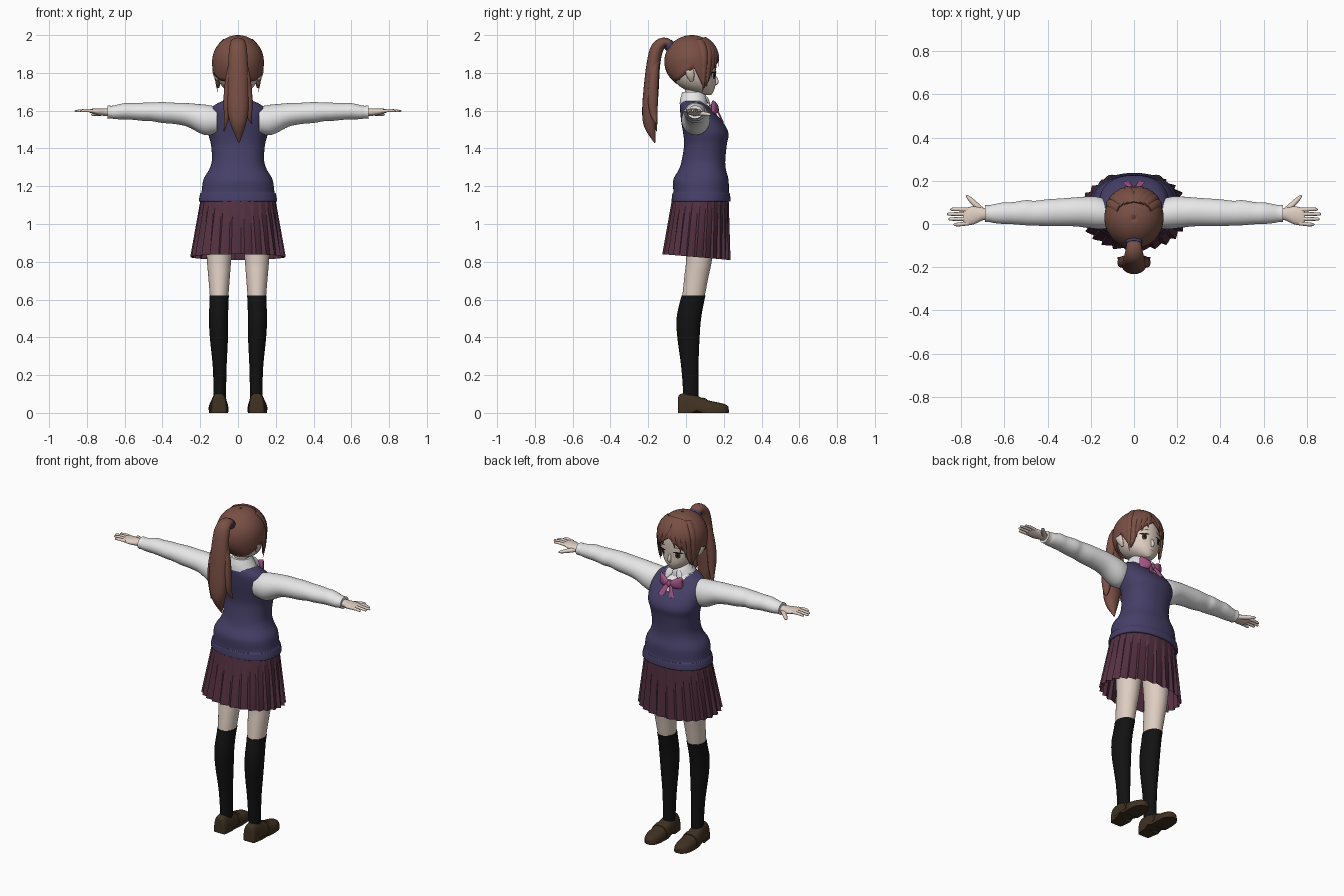
import bpy, bmesh, math
from mathutils import Vector
from mathutils.bvhtree import BVHTree

old = bpy.data.objects.get("Cube")
if old:
    bpy.data.objects.remove(old, do_unlink=True)


def material(name, r, g, b):
    m = bpy.data.materials.new(name)
    m.use_nodes = True
    m.diffuse_color = (r, g, b, 1)
    m.node_tree.nodes["Principled BSDF"].inputs["Base Color"].default_value = (r, g, b, 1)
    return m


SKIN = material("skin", .74, .62, .54)
HAIR = material("brown hair", .19, .078, .058)
VEST = material("navy knit", .06, .05, .135)
SKIRT = material("plum cloth", .088, .03, .052)
SHIRT = material("white cotton", .82, .82, .82)
SOCK = material("black sock", .006, .006, .006)
SHOE = material("brown leather", .05, .031, .016)
BOW = material("pink ribbon", .36, .09, .24)
IRIS = material("dark brown eye", .06, .03, .018)
LIP = material("soft lip", .5, .22, .2)


def make(name, mat, rings, caps=True, mirror=False, angle=50):
    """Skin closed rings of points into one object."""
    bm = bmesh.new()
    loops = [[bm.verts.new(p) for p in ring] for ring in rings]
    for a, b in zip(loops, loops[1:]):
        for i in range(len(a)):
            j = (i + 1) % len(a)
            bm.faces.new((a[i], a[j], b[j], b[i]))
    if caps:
        bm.faces.new(loops[0])
        bm.faces.new(loops[-1])
    bmesh.ops.recalc_face_normals(bm, faces=bm.faces[:])
    mesh = bpy.data.meshes.new(name)
    bm.to_mesh(mesh)
    bm.free()
    ob = bpy.data.objects.new(name, mesh)
    bpy.context.collection.objects.link(ob)
    mesh.materials.append(mat)
    bpy.ops.object.select_all(action='DESELECT')
    ob.select_set(True)
    bpy.context.view_layer.objects.active = ob
    bpy.ops.object.shade_smooth_by_angle(angle=math.radians(angle))
    if mirror:
        ob.modifiers.new("Mirror", 'MIRROR').use_mirror_merge = False
    return ob


def smooth(rows, k):
    """Catmull-Rom interpolation of equal-length rows."""
    out = []
    for i in range(len(rows) - 1):
        a, b, c, d = (rows[max(0, min(len(rows) - 1, i + o))] for o in (-1, 0, 1, 2))
        for s in range(k):
            t = s / k
            out.append([q + .5 * t * (r - p + t * (2 * p - 5 * q + 4 * r - u + t * (3 * (q - r) + u - p)))
                        for p, q, r, u in zip(a, b, c, d)])
    return out + [list(rows[-1])]


def oval(i, n, p=2):
    a = 2 * math.pi * i / n
    c, s = math.cos(a), math.sin(a)
    return (math.copysign(abs(c) ** (2 / p), c), math.copysign(abs(s) ** (2 / p), s))


def loft(name, mat, rows, axis='Z', n=32, p=2, k=4, floor=None, **kw):
    """Rows are (position on axis, two centres, two radii)."""
    slots = {'X': (0, 1, 2), 'Y': (1, 0, 2), 'Z': (2, 0, 1)}[axis]
    rings = []
    for t, c1, c2, r1, r2 in smooth(rows, k):
        ring = []
        for i in range(n):
            u, v = oval(i, n, p)
            q = Vector()
            for slot, val in zip(slots, (t, c1 + r1 * u, c2 + r2 * v)):
                q[slot] = val
            if floor:
                q.z = max(q.z, floor(q.y))
            ring.append(q)
        rings.append(ring)
    return make(name, mat, rings, **kw)


def strand(name, mat, rows, up, n=12, k=4, **kw):
    """Oval tube along a path; rows are (x, y, z, half width, half thickness)."""
    rows = smooth(rows, k)
    pts = [Vector(r[:3]) for r in rows]
    rings = []
    for i, (p, r) in enumerate(zip(pts, rows)):
        t = (pts[min(i + 1, len(pts) - 1)] - pts[max(i - 1, 0)]).normalized()
        side = t.cross(up(p)).normalized()
        nor = side.cross(t)
        rings.append([p + side * r[3] * oval(j, n)[0] + nor * r[4] * oval(j, n)[1] for j in range(n)])
    return make(name, mat, rings, **kw)


def upward(p):
    return Vector((0, 0, 1))


def forward(p):
    return Vector((0, 1, 0))


# Head, ears, neck
head = loft("head", SKIN, [(1.683, 0, .115, .015, .018), (1.70, 0, .085, .05, .06), (1.73, 0, .06, .085, .095),
                           (1.77, 0, .045, .108, .112), (1.82, 0, .038, .118, .122), (1.88, 0, .03, .12, .128),
                           (1.94, 0, .03, .095, .105), (1.975, 0, .03, .05, .06)], n=40)
loft("neck", SKIN, [(1.58, 0, .04, .055, .05), (1.66, 0, .04, .045, .045), (1.75, 0, .04, .045, .045)])
loft("ears", SKIN, [(1.755, .108, .03, .004, .008), (1.78, .118, .024, .01, .02),
                    (1.81, .124, .018, .011, .024), (1.83, .12, .018, .005, .012)], n=16, mirror=True)
strand("nose", SKIN, [(0, .152, 1.785, .006, .006), (0, .162, 1.755, .01, .011),
                      (0, .155, 1.738, .008, .008)], forward)

# Painted face details laid on the head surface
bm = bmesh.new()
bm.from_mesh(head.data)
tree = BVHTree.FromBMesh(bm)
bm.free()


def plate(name, mat, cx, cz, rx, rz, lift, tilt=0, mirror=True):
    rings = []
    for s in (.1, .55, 1):
        ring = []
        for i in range(20):
            u, v = oval(i, 20)
            x, z = cx + s * rx * u, cz + s * rz * v + tilt * s * u
            hit = tree.ray_cast(Vector((x, 1, z)), Vector((0, -1, 0)))[0]
            ring.append(hit + Vector((0, lift, 0)))
        rings.append(ring)
    ob = make(name, mat, rings, caps=False, mirror=mirror)
    ob.data.update()


plate("eye_whites", SHIRT, .05, 1.785, .023, .018, .002)
plate("irises", IRIS, .049, 1.785, .014, .018, .004)
plate("pupils", SOCK, .049, 1.786, .006, .009, .006)
plate("eyelashes", SOCK, .051, 1.803, .026, .005, .006, -.002)
plate("eyebrows", HAIR, .05, 1.832, .024, .003, .004, -.002)
plate("mouth", LIP, 0, 1.715, .014, .003, .003, mirror=False)

# Hair cap with a parted fringe and side locks
HAIRLINE = [(0, 1.89), (20, 1.855), (40, 1.815), (52, 1.74), (60, 1.72), (72, 1.77),
            (85, 1.825), (100, 1.80), (125, 1.76), (180, 1.74)]


def hairline(deg):
    for (a, za), (b, zb) in zip(HAIRLINE, HAIRLINE[1:]):
        if deg <= b:
            return za + (zb - za) * (deg - a) / (b - a)
    return HAIRLINE[-1][1]


def scalp(deg, t, low, grow=1.0):
    """Point a fraction t of the way from the crown down to height low."""
    f = math.radians(deg)
    drop = .14 + .13 * (1 + math.cos(f))
    a = t * math.acos((low - 1.86) / (.14 if low > 1.86 else drop))
    h, r = math.cos(a) * (.14 if math.cos(a) > 0 else drop), math.sin(a) * grow
    return Vector((.137 * math.sin(f) * r, .03 + .145 * math.cos(f) * r, 1.86 + h))


rings = []
for j in range(17):
    degs = [i * 5 - 180 for i in range(72)]
    rings.append([scalp(d, .02 + .98 * j / 16, hairline(abs(d))) for d in degs])
cap = make("hair_cap", HAIR, rings, caps=False)
cap.data.polygons[0].use_smooth = True
make("crown", HAIR, [rings[0], [p + Vector((0, 0, .001)) for p in rings[0]]])
shell = cap.modifiers.new("Thickness", 'SOLIDIFY')
shell.thickness, shell.offset = .01, -1


def outward(p):
    return p - Vector((0, .03, 1.86))


for num, (d0, d1, low, wide) in enumerate([(5, 17, 1.835, .02), (10, 32, 1.81, .024), (22, 44, 1.775, .024),
                                           (38, 54, 1.725, .022), (58, 63, 1.70, .02)]):
    rows = []
    for s in range(7):
        t = s / 6
        p = scalp(d0 + (d1 - d0) * t, .3 + .7 * t, low, 1.01)
        rows.append((*p, wide * (1 - t ** 3) + .001, .007 * (1 - t ** 3) + .001))
    strand(f"fringe_lock_{num + 1}", HAIR, rows, outward, n=8, k=2, mirror=True)

# Ponytail and tie


def from_nape(p):
    return p - Vector((0, -.05, 1.7))


strand("ponytail", HAIR, [(0, -.06, 1.92, .03, .025), (0, -.105, 1.962, .036, .024), (0, -.15, 1.935, .046, .034),
                          (0, -.172, 1.85, .052, .036), (0, -.184, 1.72, .058, .04), (0, -.192, 1.6, .055, .04),
                          (.002, -.19, 1.52, .038, .032), (.005, -.165, 1.43, .003, .003)], from_nape, n=20)
for label, s, end in (("a", 1, 1.53), ("b", -1, 1.49)):
    strand("ponytail_lock_" + label, HAIR, [(s * .02, -.155, 1.9, .015, .02), (s * .042, -.17, 1.78, .022, .026),
                                            (s * .054, -.175, 1.66, .022, .028), (s * .058, -.17, 1.58, .016, .02),
                                            (s * .074, -.155, end, .002, .002)], from_nape)
strand("hair_tie", VEST, [(0, -.08, 1.938, .038, .03), (0, -.096, 1.952, .038, .03)], from_nape, n=20)

# Knitted vest with a white V at the neck
vest = loft("vest", VEST, [(1.118, 0, .08, .2, .15), (1.125, 0, .08, .207, .156), (1.16, 0, .08, .2, .152),
                           (1.17, 0, .08, .193, .147), (1.235, 0, .079, .183, .146), (1.29, 0, .087, .152, .124),
                           (1.34, 0, .093, .138, .115), (1.42, 0, .103, .143, .113), (1.48, 0, .105, .158, .12),
                           (1.54, 0, .085, .162, .11), (1.60, 0, .056, .156, .087), (1.635, 0, .04, .115, .07),
                           (1.655, 0, .04, .07, .06)], n=72, p=2.25, k=5)
vest.data.materials.append(SHIRT)
for f in vest.data.polygons:
    if f.center.y > .04 and f.center.z > 1.555 + 1.2 * abs(f.center.x):
        f.material_index = 1

# Shirt collar and sleeves
loft("collar", SHIRT, [(1.635, 0, .04, .09, .074), (1.665, 0, .04, .073, .07), (1.70, 0, .037, .055, .056)])
strand("collar_points", SHIRT, [(.02, .104, 1.672, .012, .004), (.035, .118, 1.65, .02, .005),
                                (.052, .135, 1.607, .002, .003)], forward, mirror=True)
loft("sleeves", SHIRT, [(.11, .045, 1.55, .065, .07), (.16, .05, 1.55, .074, .08), (.2, .054, 1.557, .074, .077),
                        (.27, .056, 1.578, .067, .062), (.34, .054, 1.586, .064, .056), (.4, .052, 1.59, .062, .055),
                        (.46, .05, 1.594, .057, .049), (.5, .052, 1.594, .058, .048), (.56, .05, 1.596, .051, .044),
                        (.6, .05, 1.597, .05, .043), (.65, .048, 1.592, .043, .037), (.668, .048, 1.592, .039, .034),
                        (.69, .048, 1.592, .04, .035)], 'X', mirror=True)

# Hands
loft("palms", SKIN, [(.66, .046, 1.591, .025, .02), (.70, .046, 1.592, .029, .02), (.74, .04, 1.594, .041, .018),
                     (.775, .035, 1.598, .041, .012), (.79, .034, 1.599, .036, .007)], 'X', n=20, mirror=True)
for finger, y0, y1, tip in (("index", .065, .068, .85), ("middle", .046, .046, .865),
                            ("ring", .024, .023, .858), ("little", .004, -.002, .835)):
    strand(finger + "_fingers", SKIN, [(.765, y0, 1.598, .01, .009), (.81, y1, 1.601, .009, .008),
                                       (tip - .008, y1, 1.598, .007, .006), (tip, y1, 1.597, .002, .002)],
           upward, n=10, mirror=True)
strand("thumbs", SKIN, [(.695, .055, 1.588, .014, .012), (.735, .092, 1.584, .013, .012),
                        (.765, .122, 1.58, .009, .008), (.776, .132, 1.579, .002, .002)], upward, n=10, mirror=True)

# Neck bow
loft("bow_loops", BOW, [(.002, .158, 1.607, .008, .01), (.03, .158, 1.611, .015, .027),
                        (.065, .145, 1.617, .013, .037), (.074, .141, 1.617, .006, .032)], 'X', n=16, mirror=True)
strand("bow_tails", BOW, [(.006, .162, 1.605, .008, .004), (.022, .178, 1.575, .015, .004),
                          (.036, .194, 1.54, .018, .004)], forward, mirror=True)
loft("bow_knot", BOW, [(1.588, 0, .162, .01, .008), (1.605, 0, .162, .015, .014), (1.624, 0, .158, .01, .008)], n=16)

# Pleated skirt
rings = []
for j in range(7):
    t = j / 6
    ring = []
    for i in range(104):
        u, v = oval(i, 104, 2.15)
        fold = 1 - (.01 + .07 * t) * (i % 4) / 3
        ring.append(Vector(((.193 + .06 * t) * u * fold, .078 - .023 * t + (.148 + .034 * t) * v * fold,
                            1.16 - t * (.335 + .015 * v))))
    rings.append(ring)
make("skirt", SKIRT, rings, caps=False, angle=20)

# Legs, socks, loafers
loft("thighs", SKIN, [(.55, .101, .03, .042, .052), (.62, .1, .04, .049, .059), (.72, .1, .055, .057, .064),
                      (.83, .1, .07, .066, .07), (1.08, .095, .075, .085, .09)], mirror=True)
loft("socks", SOCK, [(.04, .096, .025, .032, .042), (.12, .096, .025, .033, .041), (.25, .097, .02, .037, .046),
                     (.4, .101, .013, .048, .059), (.5, .103, .015, .051, .065), (.58, .101, .03, .05, .064),
                     (.622, .1, .04, .052, .063)], mirror=True)


def sole(y):
    return .014 if .035 < y < .085 else 0


loft("loafers", SHOE, [(-.042, .1, 0, .026, .07), (-.034, .1, 0, .038, .098), (.02, .1, 0, .044, .106),
                       (.06, .101, 0, .047, .09), (.12, .103, 0, .051, .066), (.18, .103, 0, .047, .053),
                       (.212, .101, 0, .033, .043), (.226, .1, 0, .014, .03)],
     'Y', p=2.8, floor=sole, mirror=True)
loft("loafer_straps", SHOE, [(.088, .102, 0, .052, .082), (.112, .103, 0, .054, .073)],
     'Y', p=2.8, k=1, floor=lambda y: .015, mirror=True)
loft("loafer_welts", SHOE, [(0, .102, .093, .05, .133), (.018, .102, .093, .052, .135)], p=2.5, k=1,
     floor=lambda y: sole(y), mirror=True)
